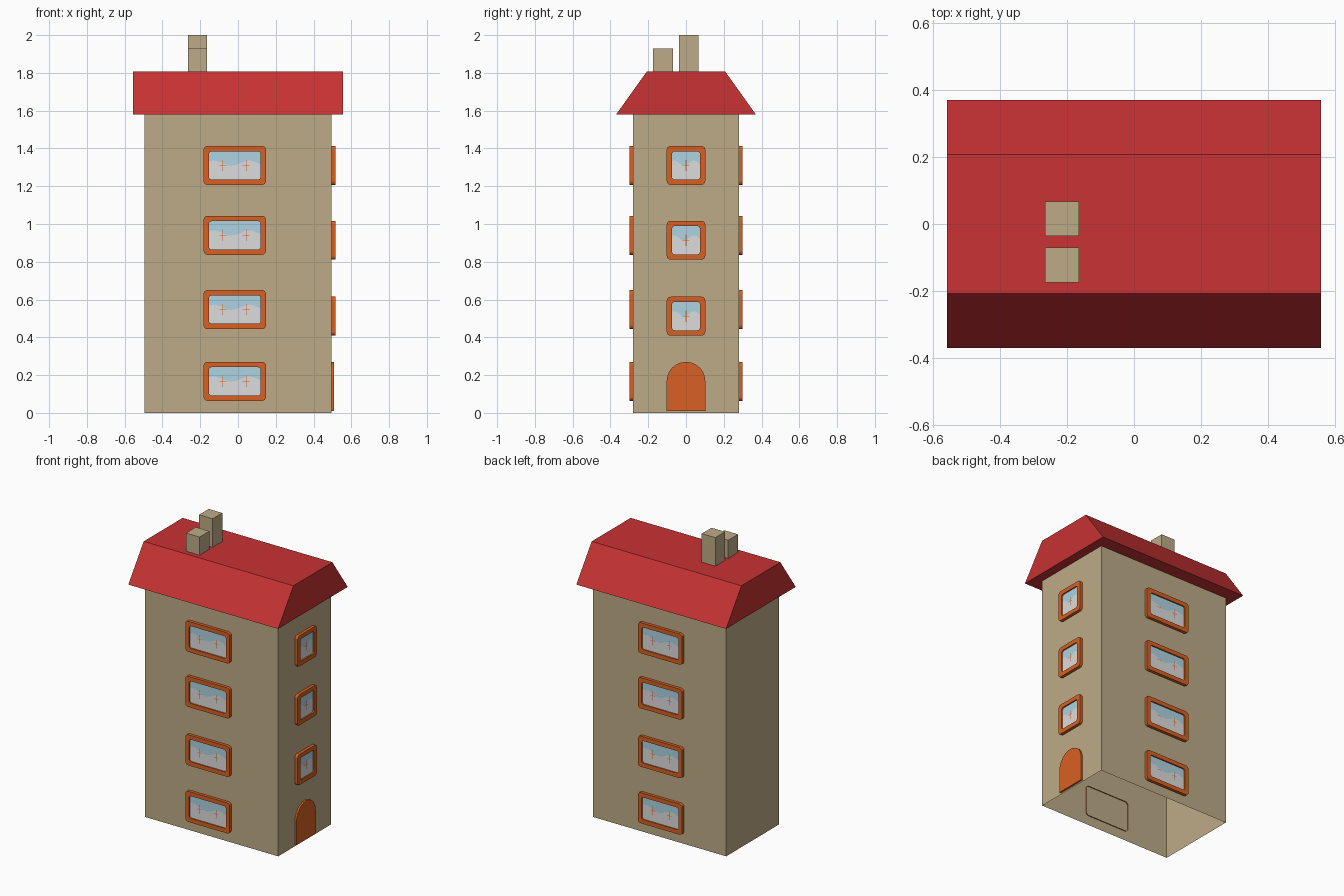
import bpy, bmesh, math

if "Cube" in bpy.data.objects:
    bpy.data.objects.remove(bpy.data.objects["Cube"])


def material(name, r, g, b):
    lin = [((c / 255 + 0.055) / 1.055) ** 2.4 for c in (r, g, b)]
    m = bpy.data.materials.new(name)
    m.diffuse_color = (*lin, 1)
    m.use_nodes = True
    m.node_tree.nodes["Principled BSDF"].inputs["Base Color"].default_value = m.diffuse_color
    return m


WALL = material("tan wall", 190, 171, 135)
ROOF = material("red roof", 200, 50, 51)
TRIM = material("orange trim", 216, 97, 35)
SKY = material("glass blue", 174, 211, 225)
PALE = material("glass pale grey", 220, 220, 221)

HX, HY, EAVES = 0.495, 0.28, 1.58


def finish(name, bm, *mats):
    me = bpy.data.meshes.new(name)
    bm.to_mesh(me)
    bm.free()
    for m in mats:
        me.materials.append(m)
    ob = bpy.data.objects.new(name, me)
    bpy.context.collection.objects.link(ob)
    return ob


def box(name, x0, x1, y0, y1, z0, z1, mat, open_bottom=False):
    bm = bmesh.new()
    bmesh.ops.create_cube(bm, size=1)
    for v in bm.verts:
        v.co = ((x0 + x1) / 2 + v.co.x * (x1 - x0),
                (y0 + y1) / 2 + v.co.y * (y1 - y0),
                (z0 + z1) / 2 + v.co.z * (z1 - z0))
    if open_bottom:
        bm.normal_update()
        bmesh.ops.delete(bm, geom=[f for f in bm.faces if f.normal.z < -0.5], context='FACES_ONLY')
    return finish(name, bm, mat)


def front(x, z):
    return lambda u, v, w: (x + u, -HY - w, z + v)


def back(x, z):
    return lambda u, v, w: (x - u, HY + w, z + v)


def right(y, z):
    return lambda u, v, w: (HX + w, y + u, z + v)


def rounded(hw, hh, r, n=4):
    """Counter-clockwise rounded rectangle."""
    pts = []
    for k, (sx, sy) in enumerate(((1, 1), (-1, 1), (-1, -1), (1, -1))):
        for i in range(n + 1):
            a = math.pi / 2 * (k + i / n)
            pts.append((sx * (hw - r) + r * math.cos(a), sy * (hh - r) + r * math.sin(a)))
    return pts


def window(name, place, hw, hh, crosses):
    # frame: outer side, front ring, inner reveal (open at the back)
    bm = bmesh.new()
    outer, inner = rounded(hw, hh, 0.02), rounded(hw - 0.028, hh - 0.028, 0.015)
    loops = [[bm.verts.new(place(u, v, w)) for u, v in pts]
             for pts, w in ((outer, -0.006), (outer, 0.02), (inner, 0.02), (inner, 0.008))]
    for a, b in zip(loops, loops[1:]):
        for i in range(len(a)):
            j = (i + 1) % len(a)
            bm.faces.new((a[i], a[j], b[j], b[i]))
    finish(name + "_frame", bm, TRIM)

    # glass: sky above a wavy line, pale below
    bm = bmesh.new()
    gw, gh, n = hw - 0.024, hh - 0.024, 16
    rows = []
    for i in range(n + 1):
        u = -gw + 2 * gw * i / n
        mid = 0.012 + 0.014 * math.sin(i / n * 3 * math.pi + 0.6)
        rows.append([bm.verts.new(place(u, v, 0.011)) for v in (-gh, mid, gh)])
    for a, b in zip(rows, rows[1:]):
        for k in (0, 1):
            bm.faces.new((a[k], b[k], b[k + 1], a[k + 1])).material_index = k
    finish(name + "_glass", bm, PALE, SKY)

    # faint glazing crosses
    bm = bmesh.new()
    for c in crosses:
        for du, dv in ((0.0015, 0.03), (0.018, 0.0015)):
            bm.faces.new([bm.verts.new(place(c + su * du, sv * dv, 0.0125))
                          for su, sv in ((-1, -1), (1, -1), (1, 1), (-1, 1))])
    finish(name + "_glazing_bars", bm, TRIM)


# tower body, hollow and open below
box("house_walls", -HX, HX, -HY, HY, 0, EAVES, WALL, open_bottom=True)

# flat-topped roof with sloping long sides
roof = box("roof", -0.557, 0.557, -0.37, 0.37, EAVES, 1.808, ROOF)
for v in roof.data.vertices:
    if v.co.z > 1.7:
        v.co.y *= 0.207 / 0.37

# chimneys
box("tall_chimney", -0.265, -0.164, -0.036, 0.067, 1.79, 2.0, WALL)
box("short_chimney", -0.265, -0.164, -0.174, -0.07, 1.79, 1.93, WALL)

# wide windows on front and back, small ones on the right side
for i, z in enumerate((0.167, 0.547, 0.94, 1.31)):
    window(f"front_window_{i}", front(-0.017, z), 0.165, 0.103, (-0.063, 0.06))
    window(f"back_window_{i}", back(-0.017, z), 0.165, 0.103, (-0.06, 0.063))
for i, z in enumerate((0.512, 0.914, 1.31)):
    window(f"side_window_{i}", right(0, z), 0.102, 0.103, (0,))

# arched door
bm = bmesh.new()
place = right(0, 0.01)
outline = [(-0.102, 0), (0.102, 0)]
for i in range(13):
    a = math.pi * i / 12
    outline.append((0.102 * math.cos(a), 0.16 + 0.1 * math.sin(a)))
rings = [[bm.verts.new(place(u, v, w)) for u, v in outline] for w in (-0.004, 0.012)]
bm.faces.new(rings[1])
for i in range(len(outline)):
    j = (i + 1) % len(outline)
    bm.faces.new((rings[0][i], rings[0][j], rings[1][j], rings[1][i]))
finish("door", bm, TRIM)
